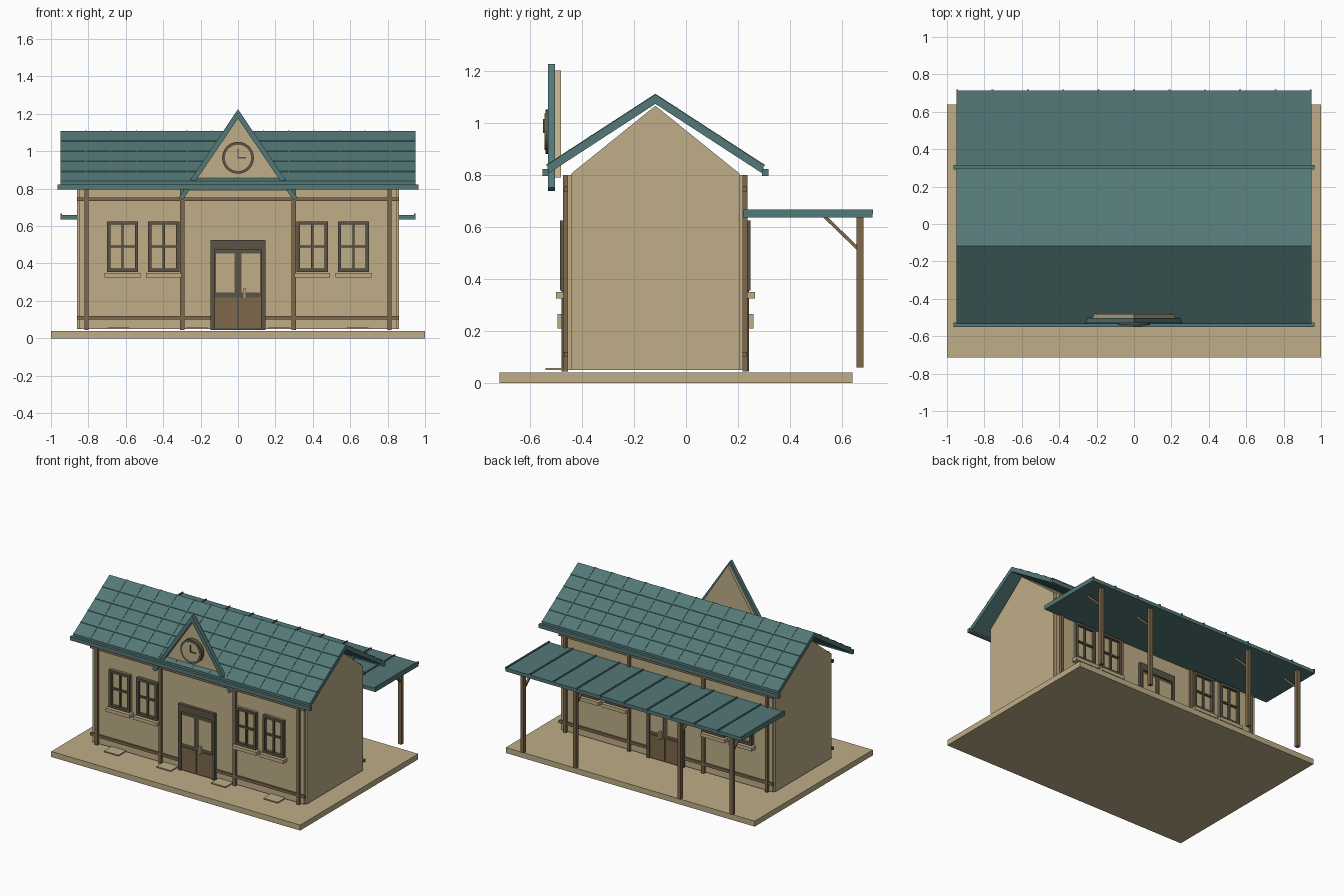
import bpy, bmesh, math
from mathutils import Vector

if "Cube" in bpy.data.objects:
    bpy.data.objects.remove(bpy.data.objects["Cube"], do_unlink=True)


def material(name, color):
    m = bpy.data.materials.new(name)
    m.use_nodes = True
    m.diffuse_color = (*color, 1)
    m.node_tree.nodes["Principled BSDF"].inputs["Base Color"].default_value = (*color, 1)
    return m


TAN = material("tan plaster", (0.52, 0.42, 0.245))
TEAL = material("teal roof", (0.089, 0.188, 0.188))
WOOD = material("brown timber", (0.21, 0.14, 0.072))
DARK = material("dark frame", (0.105, 0.09, 0.058))


def finish(bm, name, mat):
    bmesh.ops.recalc_face_normals(bm, faces=bm.faces)
    mesh = bpy.data.meshes.new(name)
    bm.to_mesh(mesh)
    bm.free()
    mesh.materials.append(mat)
    obj = bpy.data.objects.new(name, mesh)
    bpy.context.collection.objects.link(obj)
    return obj


def prism(name, points, a, b, mat, axis="x"):
    """Extrude a profile: (y, z) points along x, or (x, z) points along y."""
    bm = bmesh.new()
    place = (lambda p: (a, *p)) if axis == "x" else (lambda p: (p[0], a, p[1]))
    face = bm.faces.new([bm.verts.new(place(p)) for p in points])
    ext = bmesh.ops.extrude_face_region(bm, geom=[face])["geom"]
    move = Vector((b - a, 0, 0)) if axis == "x" else Vector((0, b - a, 0))
    bmesh.ops.translate(bm, vec=move, verts=[v for v in ext if isinstance(v, bmesh.types.BMVert)])
    return finish(bm, name, mat)


def box(name, x, y, z, mat):
    return prism(name, [(y[0], z[0]), (y[1], z[0]), (y[1], z[1]), (y[0], z[1])], *x, mat)


def disc(name, radius, y, z, depth, mat):
    bpy.ops.mesh.primitive_cylinder_add(vertices=32, radius=radius, depth=depth,
                                        location=(0, y, z), rotation=(math.pi / 2, 0, 0))
    obj = bpy.context.object
    obj.name = name
    obj.data.materials.append(mat)
    bpy.ops.object.shade_smooth_by_angle()
    return obj


MID = -0.1175  # y of the ridge

# Platform and house body
box("platform", (-1, 1), (-0.715, 0.64), (0, 0.04), TAN)
prism("house_body", [(-0.44, 0.05), (0.205, 0.05), (0.205, 0.805), (MID, 1.065), (-0.44, 0.805)],
      -0.862, 0.862, TAN)
for i, x in enumerate((-0.64, -0.22, 0.22, 0.64)):
    box(f"step_slab_{i}", (x - 0.058, x + 0.058), (-0.54, -0.455), (0.05, 0.058), TAN)

# Front and back facades share one layout, measured outwards from the ridge line
for side, label in ((-1, "front"), (1, "back")):
    def part(name, x, out, z, mat):
        ys = sorted(MID + side * o for o in out)
        return box(f"{label}_{name}", x, ys, z, mat)

    part("wall_panel", (-0.85, 0.85), (0.32, 0.337), (0.05, 0.8), TAN)
    # Timber framing
    for x in (-0.81, -0.298, 0.298, 0.81):
        part("timber_post", (x - 0.011, x + 0.011), (0.335, 0.354), (0.045, 0.8), WOOD)
    part("upper_rail", (-0.86, 0.86), (0.335, 0.35), (0.733, 0.754), WOOD)
    for a, b in ((-0.86, -0.145), (0.145, 0.86)):
        part("lower_rail", (a, b), (0.335, 0.35), (0.1, 0.12), WOOD)
    # Windows with cross bars and sills
    for x in (-0.617, -0.397, 0.397, 0.617):
        l, r, lo, hi = x - 0.083, x + 0.083, 0.355, 0.625
        part("window_pane", (l, r), (0.335, 0.345), (lo, hi), TAN)
        for a, b in ((l, l + 0.018), (r - 0.018, r)):
            part("window_jamb", (a, b), (0.335, 0.366), (lo, hi), DARK)
        for a, b in ((lo, lo + 0.018), (hi - 0.018, hi)):
            part("window_rail", (l, r), (0.335, 0.366), (a, b), DARK)
        part("window_mullion", (x - 0.006, x + 0.006), (0.335, 0.358), (lo, hi), DARK)
        part("window_crossbar", (l, r), (0.335, 0.358), (0.485, 0.497), DARK)
        part("window_sill", (x - 0.096, x + 0.096), (0.335, 0.382), (0.325, 0.35), TAN)
    # Double door
    part("door", (-0.147, 0.147), (0.335, 0.35), (0.045, 0.525), DARK)
    for s in (-1, 1):
        part("door_pane", sorted((s * 0.018, s * 0.118)), (0.345, 0.355), (0.245, 0.452), TAN)
        part("door_panel", sorted((s * 0.006, s * 0.122)), (0.345, 0.355), (0.055, 0.217), WOOD)
    part("door_jamb_left", (0.125, 0.147), (0.335, 0.36), (0.045, 0.525), DARK)
    part("door_jamb_right", (-0.147, -0.125), (0.335, 0.36), (0.045, 0.525), DARK)
    part("door_head", (-0.147, 0.147), (0.335, 0.36), (0.475, 0.525), DARK)
    part("door_handle", (0.026, 0.042), (0.35, 0.376), (0.21, 0.265), TAN)

    # Gutter along the eave
    part("gutter", (-0.965, 0.965), (0.41, 0.434), (0.795, 0.822), TEAL)

# Main roof: two slopes in one chevron
SLOPE = 0.65
REACH = 0.415


def on_roof(out, height, side):
    return (MID + side * out, 1.108 - SLOPE * out + height)


prism("main_roof", [on_roof(REACH, 0, -1), on_roof(0, 0, 1), on_roof(REACH, 0, 1),
                    on_roof(REACH, -0.036, 1), on_roof(0, -0.036, 1), on_roof(REACH, -0.036, -1)],
      -0.95, 0.95, TEAL)

# Raised tile seams along and across each slope
for side in (-1, 1):
    for row in range(1, 6):
        d = row * REACH / 5 - 0.004
        prism("tile_row_seam", [on_roof(d, -0.004, side), on_roof(d, 0.004, side),
                                on_roof(d + 0.007, 0.004, side), on_roof(d + 0.007, -0.004, side)],
              -0.95, 0.95, TEAL)
    for col in range(1, 14):
        x = -0.95 + col * 1.9 / 14
        prism("tile_column_seam", [on_roof(0, -0.004, side), on_roof(0, 0.003, side),
                                   on_roof(REACH, 0.003, side), on_roof(REACH, -0.004, side)],
              x - 0.003, x + 0.003, TEAL)

# Front gable with bargeboards
prism("gable_panel", [(0, 1.2), (0.265, 0.79), (-0.265, 0.79)], -0.505, -0.48, TAN, "y")
for s in (-1, 1):
    prism("gable_bargeboard", [(0, 1.225), (s * 0.318, 0.752), (s * 0.296, 0.738), (0, 1.175)],
          -0.53, -0.503, TEAL, "y")

# Clock
disc("clock_rim", 0.085, -0.525, 0.965, 0.03, DARK)
disc("clock_face", 0.07, -0.538, 0.965, 0.01, TAN)
box("clock_minute_hand", (-0.004, 0.004), (-0.549, -0.54), (0.961, 1.015), DARK)
box("clock_hour_hand", (-0.004, 0.043), (-0.549, -0.54), (0.961, 0.969), DARK)

# Rear canopy with seams, posts and braces
box("canopy", (-0.95, 0.95), (0.22, 0.715), (0.635, 0.66), TEAL)
for i in range(11):
    x = -0.945 + i * 0.189
    box("canopy_seam", (x - 0.005, x + 0.005), (0.22, 0.718), (0.65, 0.667), TEAL)
for x in (-0.84, -0.42, 0.42, 0.84):
    box("canopy_post", (x - 0.013, x + 0.013), (0.655, 0.681), (0.06, 0.637), WOOD)
    prism("canopy_brace", [(0.655, 0.512), (0.655, 0.53), (0.545, 0.636), (0.527, 0.636)],
          x - 0.007, x + 0.007, WOOD)
